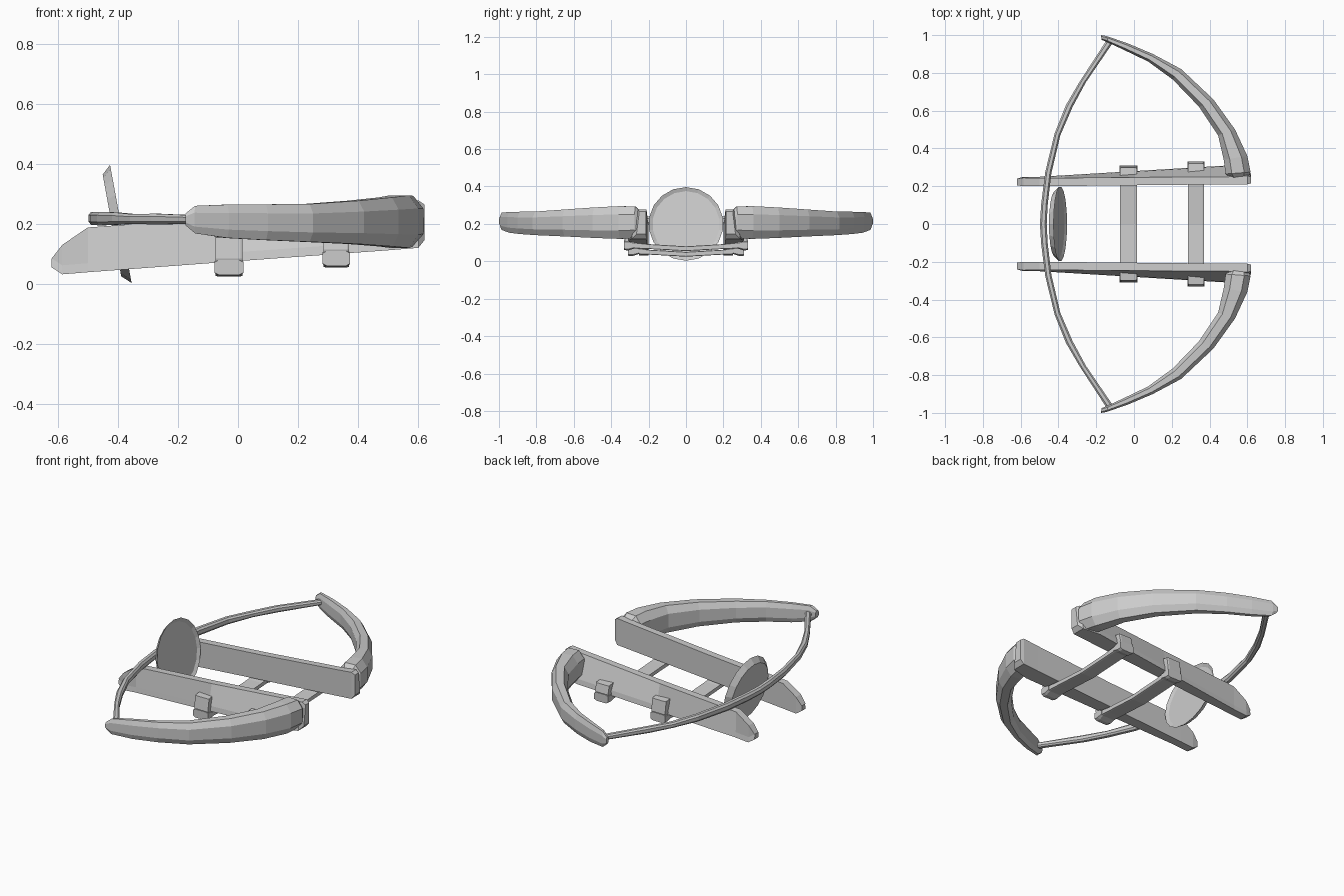
import bpy, bmesh, math
from mathutils import Vector

if "Cube" in bpy.data.objects:
    bpy.data.objects.remove(bpy.data.objects["Cube"])


def skin(name, rings, mirror=False):
    """Flat-shaded surface through equal-sized rings, capped at both ends."""
    bm = bmesh.new()
    vs = [[bm.verts.new(p) for p in r] for r in rings]
    n = len(rings[0])
    for a, b in zip(vs, vs[1:]):
        for i in range(n):
            j = (i + 1) % n
            bm.faces.new((a[i], a[j], b[j], b[i]))
    bm.faces.new(vs[0])
    bm.faces.new(vs[-1])
    bmesh.ops.recalc_face_normals(bm, faces=bm.faces)
    me = bpy.data.meshes.new(name)
    bm.to_mesh(me)
    bm.free()
    ob = bpy.data.objects.new(name, me)
    bpy.context.collection.objects.link(ob)
    if mirror:
        m = ob.modifiers.new("mirror", 'MIRROR')
        m.use_axis = (False, True, False)
    return ob


def band_ring(a, b, lo, hi, place, c=0.25):
    """Chamfered rectangle between plan points a, b and heights lo, hi."""
    uv = [(0, c), (c, 0), (1 - c, 0), (1, c), (1, 1 - c), (1 - c, 1), (c, 1), (0, 1 - c)]
    A, B = Vector(a), Vector(b)
    return [place(A.lerp(B, u), lo + (hi - lo) * v) for u, v in uv]


def in_plan(p, h):
    return (p.x, p.y, h)


def in_section(p, h):
    return (h, p.x, p.y)


# side rails: x, inner y, outer bottom y, outer top y, bottom z, top z
rail = [(-0.62, .205, .24, .24, .055, .085), (-0.585, .2, .25, .245, .032, .13),
        (-0.5, .2, .25, .243, .039, .188), (0.0, .205, .28, .247, .076, .225),
        (0.5, .21, .31, .25, .112, .268), (0.6, .21, .29, .255, .12, .278),
        (0.62, .215, .265, .25, .145, .265)]
skin("side_rail", [[(x, yi, zb), (x, yo, zb), (x, yo - .004, zb + .03),
                    (x, yt, zt), (x, yi, zt)]
                   for x, yi, yo, yt, zb, zt in rail], True)

# bow arms: outer point, inner point, bottom z, top z
arm = [((.60, .235), (.51, .235), .15, .26),
       ((.617, .275), (.485, .265), .125, .293),
       ((.60, .36), (.475, .34), .12, .295),
       ((.535, .50), (.445, .47), .125, .288),
       ((.42, .66), (.345, .62), .133, .277),
       ((.25, .82), (.205, .765), .14, .266),
       ((.10, .90), (.075, .86), .146, .265),
       ((-.03, .955), (-.05, .92), .153, .264),
       ((-.145, .995), (-.135, .96), .168, .26),
       ((-.175, 1.0), (-.172, .975), .195, .235)]
skin("bow_arm", [band_ring(a, b, l, h, in_plan) for a, b, l, h in arm], True)

# bowstring from tip to tip
half = [((-.115, .955), (-.15, .965), .2, .228), ((-.255, .75), (-.29, .75), .198, .234),
        ((-.325, .62), (-.36, .63), .2, .232), ((-.39, .47), (-.42, .48), .197, .238),
        ((-.437, .27), (-.47, .275), .195, .24), ((-.457, .1), (-.492, .1), .196, .24)]
mid = [((-.462, 0), (-.498, 0), .197, .24)]
flip = [((a[0], -a[1]), (b[0], -b[1]), l, h) for a, b, l, h in reversed(half)]
skin("bowstring", [band_ring(a, b, l, h, in_plan) for a, b, l, h in half + mid + flip])

# tilted push plate with a shallow dish
tilt = 0.18
n = Vector((math.cos(tilt), 0, math.sin(tilt)))
up = Vector((-math.sin(tilt), 0, math.cos(tilt)))
side = Vector((0, 1, 0))
centre = Vector((-0.39, 0, 0.2))
angles = [2 * math.pi * i / 18 for i in range(18)]
skin("push_plate", [[centre + n * d + (up * math.cos(t) + side * math.sin(t)) * r for t in angles]
                    for r, d in ((.172, -.03), (.2, 0), (.18, -.01))])

# cross straps running under the rails and up their outer faces
for label, x0, x1, dy, dz in (("rear", -.075, .015, 0, 0), ("front", .285, .37, .022, .03)):
    half = [((.298 + dy, .155 + dz * .2), (.25 + dy, .16 + dz * .2)),
            ((.308 + dy, .085 + dz), (.275 + dy, .09 + dz)),
            ((.295 + dy, .04 + dz), (.265 + dy, .072 + dz)),
            ((.2, .036 + dz), (.2, .062 + dz))]
    path = half + [((0, .025 + dz), (0, .05 + dz))]
    path += [((-a[0], a[1]), (-b[0], b[1])) for a, b in reversed(half)]
    skin(label + "_cross_strap",
         [band_ring(a, b, x0, x1, in_section, .08) for a, b in path])
    # chunky fitting at the strap corner
    skin(label + "_strap_fitting",
         [band_ring((y0 + dy, .04 + dz - g), (y0 + dy, .07 + dz + g), x0 - .003, x1 + .003,
                    in_section, .15)
          for y0, g in ((.25, .0), (.285, .012), (.31, .01))], True)
